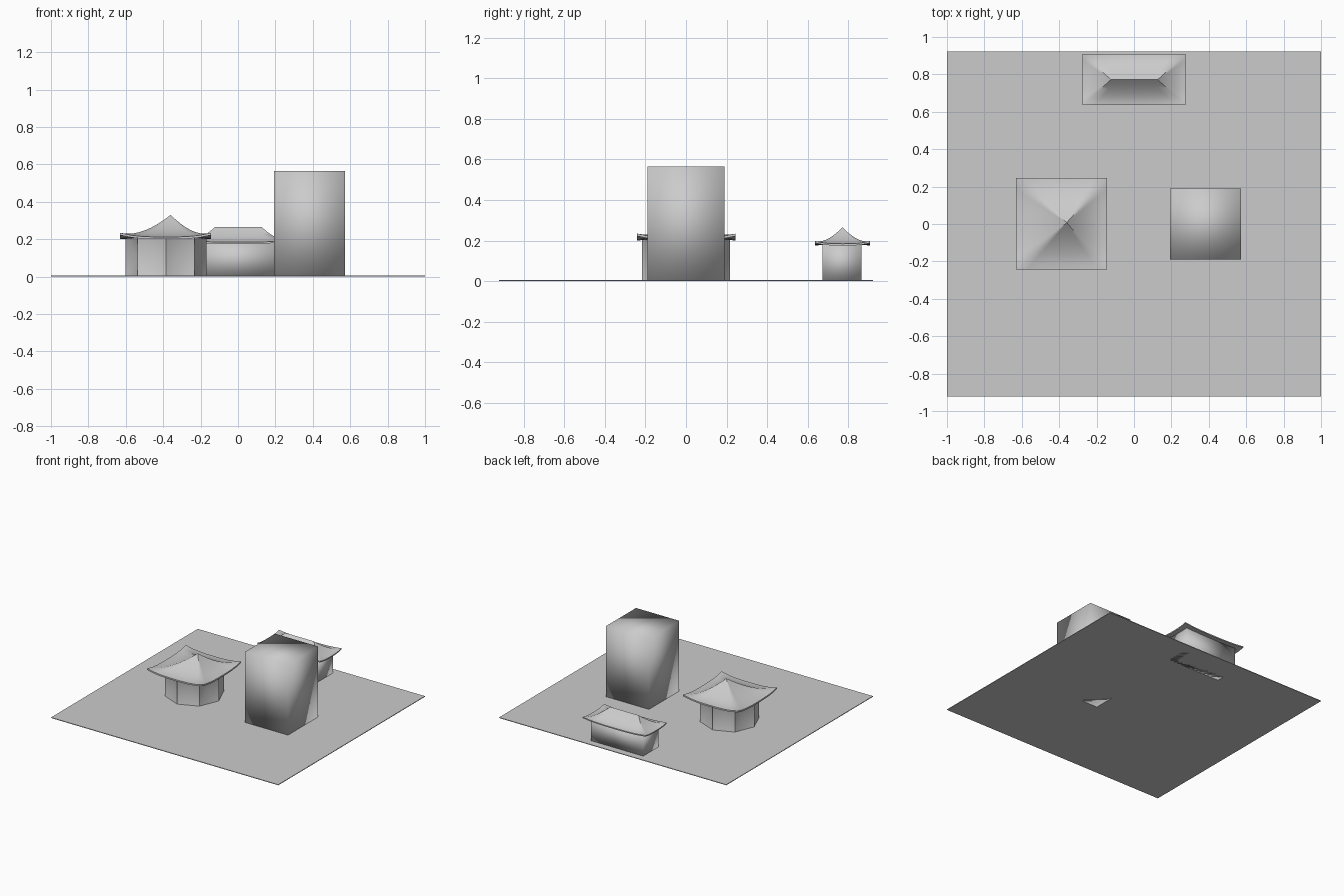
import bpy, bmesh, math

if "Cube" in bpy.data.objects:
    bpy.data.objects.remove(bpy.data.objects["Cube"])

grey = bpy.data.materials.new("plain grey")
grey.diffuse_color = (0.6, 0.6, 0.6, 1)
grey.use_nodes = True
grey.node_tree.nodes["Principled BSDF"].inputs["Base Color"].default_value = grey.diffuse_color


def finish(name, bm, smooth=None):
    """Turn a bmesh into an object; smooth is None, or the sharp-edge angle in degrees."""
    bmesh.ops.recalc_face_normals(bm, faces=bm.faces)
    me = bpy.data.meshes.new(name)
    bm.to_mesh(me)
    bm.free()
    me.materials.append(grey)
    ob = bpy.data.objects.new(name, me)
    bpy.context.collection.objects.link(ob)
    if smooth is not None:
        bpy.ops.object.select_all(action='DESELECT')
        ob.select_set(True)
        bpy.context.view_layer.objects.active = ob
        if smooth >= 180:
            bpy.ops.object.shade_smooth()
        else:
            bpy.ops.object.shade_smooth_by_angle(angle=math.radians(smooth))
    return ob


def box(name, x0, x1, y0, y1, z0, z1, smooth=None):
    bm = bmesh.new()
    bmesh.ops.create_cube(bm, size=1)
    for v in bm.verts:
        v.co.x = x0 if v.co.x < 0 else x1
        v.co.y = y0 if v.co.y < 0 else y1
        v.co.z = z0 if v.co.z < 0 else z1
    return finish(name, bm, smooth)


def swept_roof(name, eave, ridge, z_eave, z_top, lift, power, rim, n=8, rings=8):
    """Concave hipped roof from a rectangular eave to a ridge, with raised corners."""
    ex0, ex1, ey0, ey1 = eave
    rx0, rx1, ry = ridge
    corners = [((ex0, ey0), rx0), ((ex1, ey0), rx1), ((ex1, ey1), rx1), ((ex0, ey1), rx0)]
    bm = bmesh.new()

    def ring(t, drop=0.0):
        out = []
        for k in range(4):
            (ax, ay), ra = corners[k]
            (bx, by), rb = corners[(k + 1) % 4]
            for i in range(n):
                f = i / n
                x = (ra + (rb - ra) * f) * (1 - t) + (ax + (bx - ax) * f) * t
                y = ry * (1 - t) + (ay + (by - ay) * f) * t
                c = abs(2 * f - 1)
                z = z_eave + (z_top - z_eave) * (1 - t) ** power + lift * t ** 3 * c ** 3
                out.append(bm.verts.new((x, y, z - drop)))
        return out

    loops = [ring(j / rings) for j in range(rings + 1)]
    # Lower rim, then the underside running in to the middle
    loops.append(ring(1, rim))
    under = ring(0.55)
    for v in under:
        v.co.z = z_eave - rim * 0.3
    loops.append(under)
    m = 4 * n
    for a, b in zip(loops, loops[1:]):
        for i in range(m):
            bm.faces.new((a[i], a[(i + 1) % m], b[(i + 1) % m], b[i]))
    bm.faces.new(under)
    bmesh.ops.remove_doubles(bm, verts=bm.verts, dist=0.0005)
    return finish(name, bm, 50)


# Ground slab
box("ground_slab", -1, 1, -0.922, 0.922, 0, 0.005)

# Plain tower block
box("tower_block", 0.193, 0.573, -0.19, 0.19, 0, 0.565, 180)

# Octagonal pavilion walls, each panel folded inwards to its centre
cx, R, H = -0.385, 0.216, 0.21
bm = bmesh.new()
low, high = [], []
for i in range(8):
    a = i * math.pi / 4
    x, y = cx + R * math.cos(a), R * math.sin(a)
    low.append(bm.verts.new((x, y, 0)))
    high.append(bm.verts.new((x, y, H)))
for i in range(8):
    j = (i + 1) % 8
    a = (i + 0.5) * math.pi / 4
    r = R * math.cos(math.pi / 8) - 0.035
    mid = bm.verts.new((cx + r * math.cos(a), r * math.sin(a), H / 2))
    loop = [low[i], low[j], high[j], high[i]]
    for k in range(4):
        bm.faces.new((loop[k], loop[(k + 1) % 4], mid))
bm.faces.new(low)
bm.faces.new(high)
finish("pavilion_walls", bm, 30)

# Pavilion roof rising to a point
swept_roof("pavilion_roof", (-0.63, -0.145, -0.242, 0.245), (-0.36, -0.36, 0.008),
           0.212, 0.33, 0.022, 1.8, 0.012)

# Long hall with a ridged roof
box("hall_walls", -0.23, 0.23, 0.674, 0.867, 0, 0.183, 180)
swept_roof("hall_roof", (-0.275, 0.275, 0.637, 0.908), (-0.123, 0.127, 0.772),
           0.184, 0.265, 0.013, 1.7, 0.009)
